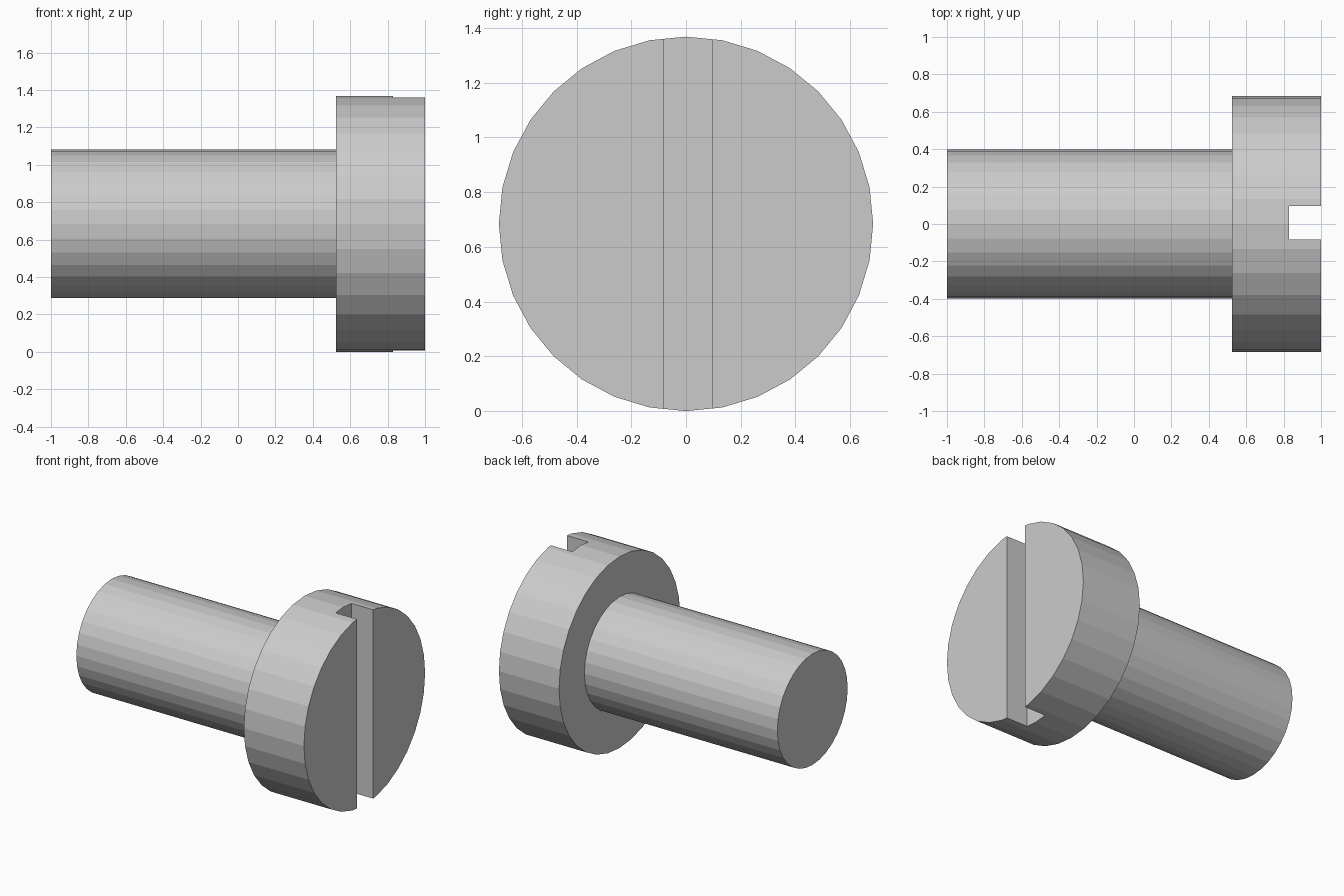
import bpy, bmesh, math
from mathutils import Vector

if "Cube" in bpy.data.objects:
    bpy.data.objects.remove(bpy.data.objects["Cube"])

HEAD_R, SHAFT_R = 0.684, 0.397
HEAD_X = 0.525
SIDES = 32


def add_object(name, bm):
    bmesh.ops.recalc_face_normals(bm, faces=bm.faces)
    mesh = bpy.data.meshes.new(name)
    bm.to_mesh(mesh)
    bm.free()
    ob = bpy.data.objects.new(name, mesh)
    bpy.context.collection.objects.link(ob)
    return ob


# Screw body: shaft and head lathed as one solid around the x axis
bm = bmesh.new()
profile = [(-1, 0), (-1, SHAFT_R), (HEAD_X, SHAFT_R), (HEAD_X, HEAD_R), (1, HEAD_R), (1, 0)]
verts = [bm.verts.new((x, 0, r)) for x, r in profile]
edges = [bm.edges.new(pair) for pair in zip(verts, verts[1:])]
bmesh.ops.spin(bm, geom=verts + edges, cent=(0, 0, 0), axis=(1, 0, 0),
               angle=math.tau, steps=SIDES, use_duplicate=False)
bmesh.ops.remove_doubles(bm, verts=bm.verts, dist=1e-4)
# merge the end fans into single flat caps
bmesh.ops.dissolve_limit(bm, angle_limit=math.radians(1), verts=bm.verts, edges=bm.edges)
bmesh.ops.translate(bm, verts=bm.verts, vec=(0, 0, HEAD_R))
screw = add_object("slotted_screw", bm)

# Driver slot: vertical box cut right across the head face
lo, hi = Vector((0.83, -0.083, -0.2)), Vector((1.2, 0.097, 1.6))
bm = bmesh.new()
bmesh.ops.create_cube(bm, size=1)
bmesh.ops.scale(bm, verts=bm.verts, vec=hi - lo)
bmesh.ops.translate(bm, verts=bm.verts, vec=(lo + hi) / 2)
cutter = add_object("slot_cutter", bm)
cutter.hide_render = True
cutter.display_type = 'WIRE'

cut = screw.modifiers.new("slot", 'BOOLEAN')
cut.operation = 'DIFFERENCE'
cut.solver = 'EXACT'
cut.object = cutter
